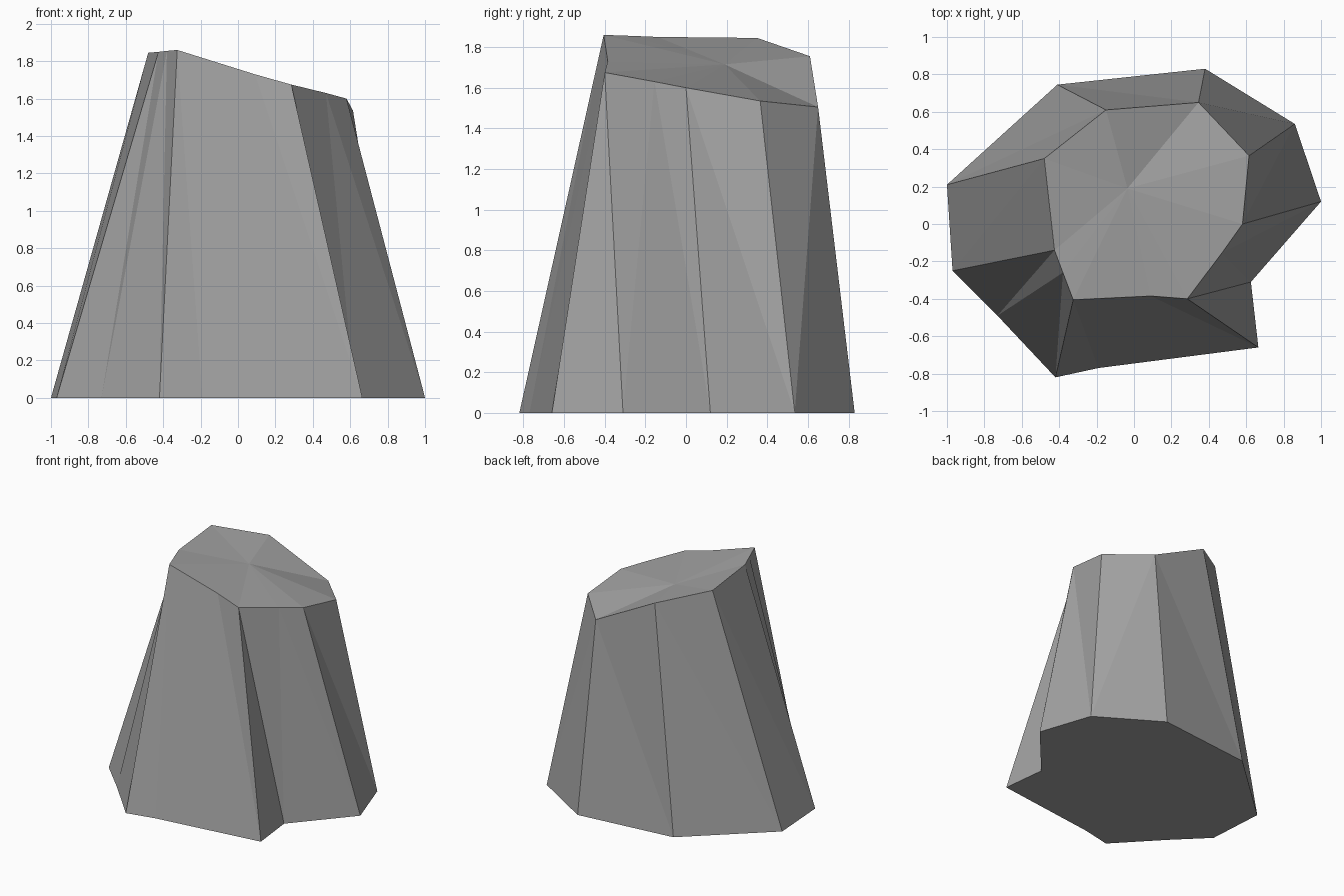
import bpy
import bmesh

# Remove the default cube only
default_cube = bpy.data.objects.get("Cube")
if default_cube:
    bpy.data.objects.remove(default_cube, do_unlink=True)


def make_material(name, color):
    material = bpy.data.materials.new(name)
    material.use_nodes = True
    material.diffuse_color = color
    material.node_tree.nodes["Principled BSDF"].inputs["Base Color"].default_value = color
    return material


# Each rib of the rock: foot (x, y) followed by its rim point (x, y, z)
ribs = [
    ((-1, .21), (-.48, .35, 1.845)),
    ((-.97, -.25), (-.425, -.14, 1.85)),
    ((-.73, -.49), (-.38, -.26, 1.855)),
    ((-.42, -.82), (-.325, -.405, 1.86)),
    ((-.19, -.77), (.09, -.385, 1.73)),
    ((.665, -.66), (.285, -.4, 1.675)),
    ((.625, -.31), (.47, -.155, 1.63)),
    ((1, .12), (.58, 0, 1.6)),
    ((.86, .535), (.615, .365, 1.535)),
    ((.38, .83), (.345, .65, 1.505)),
    ((-.41, .745), (-.15, .61, 1.755)),
]
crown_center = (-.035, .19, 1.715)

bm = bmesh.new()
feet = [bm.verts.new((*foot, 0)) for foot, rim in ribs]
rims = [bm.verts.new(rim) for foot, rim in ribs]
crown = bm.verts.new(crown_center)

# Faceted walls and the fan across the sloping crown
count = len(ribs)
for i in range(count):
    j = (i + 1) % count
    back_right = ribs[i][0][1] > .5 and ribs[i][0][0] > .8
    if back_right:
        bm.faces.new((feet[i], feet[j], rims[j]))
        bm.faces.new((feet[i], rims[j], rims[i]))
    else:
        bm.faces.new((feet[i], feet[j], rims[i]))
        bm.faces.new((feet[j], rims[j], rims[i]))
    bm.faces.new((rims[i], rims[j], crown))

# Flat underside
bm.faces.new(list(reversed(feet)))
bmesh.ops.recalc_face_normals(bm, faces=bm.faces[:])

mesh = bpy.data.meshes.new("rock_pillar")
bm.to_mesh(mesh)
bm.free()
mesh.materials.append(make_material("stone grey", (.36, .36, .36, 1)))
rock = bpy.data.objects.new("rock_pillar", mesh)
bpy.context.collection.objects.link(rock)
